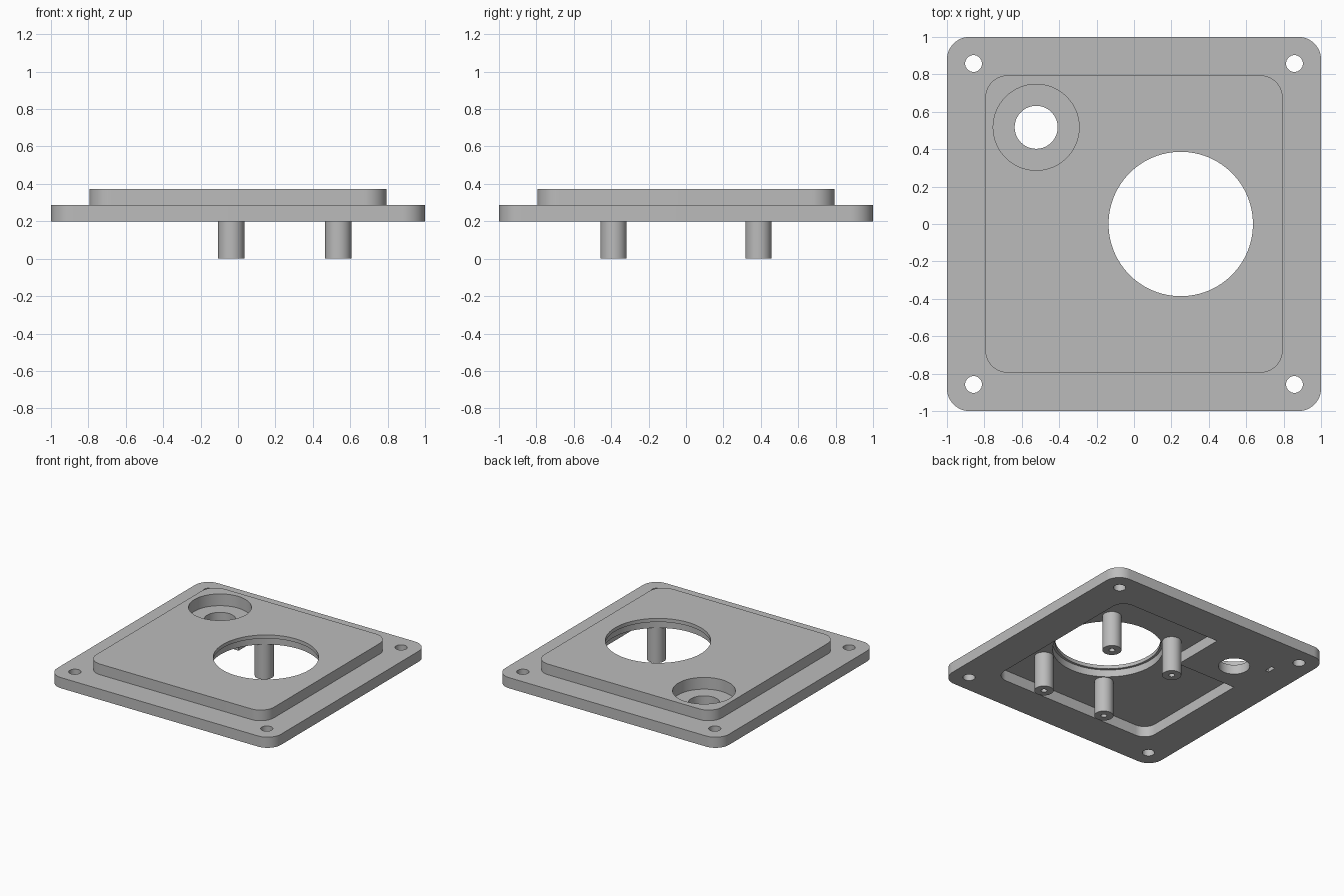
import bpy
import bmesh
from math import cos, sin, pi

if "Cube" in bpy.data.objects:
    bpy.data.objects.remove(bpy.data.objects["Cube"], do_unlink=True)

GREY = (0.5, 0.5, 0.5, 1.0)
grey = bpy.data.materials.new("plain grey")
grey.use_nodes = True
grey.diffuse_color = GREY
grey.node_tree.nodes["Principled BSDF"].inputs["Base Color"].default_value = GREY

# Heights of the layers
UNDERSIDE, PLATE_TOP, PANEL_TOP = 0.2, 0.286, 0.372


def prism(name, outline, z0, z1):
    """Upright solid with the given outline."""
    bm = bmesh.new()
    face = bm.faces.new([bm.verts.new((x, y, z0)) for x, y in outline])
    grown = bmesh.ops.extrude_face_region(bm, geom=[face])
    top = [v for v in grown["geom"] if isinstance(v, bmesh.types.BMVert)]
    bmesh.ops.translate(bm, verts=top, vec=(0, 0, z1 - z0))
    bmesh.ops.recalc_face_normals(bm, faces=bm.faces)
    mesh = bpy.data.meshes.new(name)
    bm.to_mesh(mesh)
    bm.free()
    mesh.materials.append(grey)
    obj = bpy.data.objects.new(name, mesh)
    bpy.context.collection.objects.link(obj)
    return obj


def rounded_square(half, radius, steps=12):
    points = []
    for corner, (sx, sy) in enumerate(((1, 1), (-1, 1), (-1, -1), (1, -1))):
        for i in range(steps + 1):
            a = (corner + i / steps) * pi / 2
            points.append((sx * (half - radius) + radius * cos(a),
                           sy * (half - radius) + radius * sin(a)))
    return points


def circle(x, y, radius, sides=64):
    return [(x + radius * cos(2 * pi * i / sides),
             y + radius * sin(2 * pi * i / sides)) for i in range(sides)]


def rectangle(x0, y0, x1, y1):
    return [(x0, y0), (x1, y0), (x1, y1), (x0, y1)]


def select_only(obj):
    bpy.ops.object.select_all(action="DESELECT")
    obj.select_set(True)
    bpy.context.view_layer.objects.active = obj


def combine(target, tool, operation="DIFFERENCE"):
    """Apply a boolean and discard the tool."""
    mod = target.modifiers.new("boolean", "BOOLEAN")
    mod.operation = operation
    mod.solver = "EXACT"
    mod.object = tool
    select_only(target)
    bpy.ops.object.modifier_apply(modifier=mod.name)
    bpy.data.objects.remove(tool, do_unlink=True)


def smooth(obj):
    select_only(obj)
    bpy.ops.object.shade_smooth_by_angle(angle=pi / 6)


# Flange plate with the raised panel
cover = prism("cover_plate", rounded_square(1.0, 0.12), UNDERSIDE, PLATE_TOP)
combine(cover, prism("panel", rounded_square(0.795, 0.12), 0.24, PANEL_TOP), "UNION")

# Pocket underneath, leaving a solid block around the small recess
pocket = prism("pocket", rounded_square(0.72, 0.1), 0.1, PLATE_TOP)
combine(pocket, prism("block", rectangle(-0.9, 0.28, -0.19, 0.9), 0.0, 0.5))
combine(cover, pocket)

# Large opening with a thin lip at the top
OPEN_X = 0.25
combine(cover, prism("opening", circle(OPEN_X, 0, 0.386, 96), 0.1, 0.5))
combine(cover, prism("lip_step", circle(OPEN_X, 0, 0.405, 96), 0.25, 0.343))

# Stepped small hole and the locating slot below it
combine(cover, prism("recess", circle(-0.523, 0.517, 0.23), 0.277, 0.5))
combine(cover, prism("shaft_hole", circle(-0.523, 0.517, 0.115), 0.1, 0.4))
combine(cover, prism("slot", rectangle(-0.772, 0.615, -0.74, 0.685), 0.1, 0.25))

# Corner screw holes
for sx in (-1, 1):
    for sy in (-1, 1):
        combine(cover, prism("screw_hole", circle(sx * 0.858, sy * 0.858, 0.045, 32), 0.1, 0.5))
smooth(cover)

# Four standoffs around the opening, each with a blind screw bore
for sx, side in ((-1, "right"), (1, "left")):
    for sy, end in ((-1, "front"), (1, "back")):
        x, y = OPEN_X + sx * 0.286, sy * 0.387
        post = prism(f"{end}_{side}_standoff", circle(x, y, 0.07, 48), 0.0, PLATE_TOP)
        combine(post, prism("bore", circle(x, y, 0.022, 24), -0.1, 0.2))
        smooth(post)
